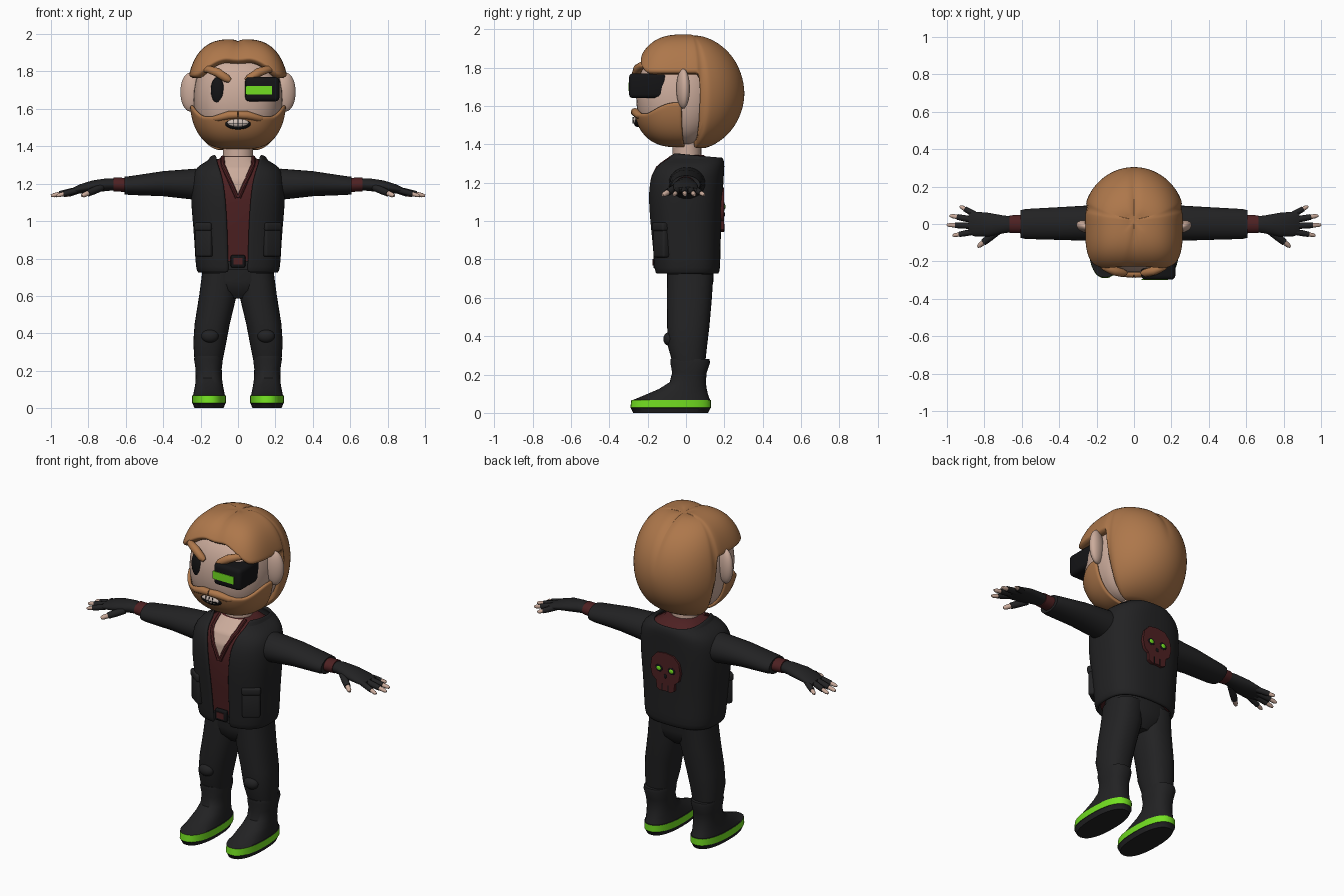
import bpy, bmesh, math
from mathutils import Vector, Matrix

if "Cube" in bpy.data.objects:
    bpy.data.objects.remove(bpy.data.objects["Cube"])

def material(name, rgb):
    m = bpy.data.materials.new(name)
    m.diffuse_color = (*rgb, 1)
    m.use_nodes = True
    m.node_tree.nodes["Principled BSDF"].inputs["Base Color"].default_value = m.diffuse_color
    return m

BLACK = material("black cloth", (0.016, 0.016, 0.017))
DARK = material("deep black", (0.007, 0.007, 0.008))
HAIR = material("ginger hair", (0.42, 0.185, 0.07))
SKIN = material("skin", (0.60, 0.41, 0.33))
RED = material("dark red", (0.075, 0.015, 0.016))
GREEN = material("neon green", (0.17, 0.74, 0.015))
TEETH = material("teeth", (0.62, 0.52, 0.47))

def finish(name, bm, *mats):
    bmesh.ops.remove_doubles(bm, verts=bm.verts, dist=1e-5)
    bmesh.ops.recalc_face_normals(bm, faces=bm.faces)
    me = bpy.data.meshes.new(name)
    bm.to_mesh(me)
    bm.free()
    for m in mats:
        me.materials.append(m)
    ob = bpy.data.objects.new(name, me)
    bpy.context.collection.objects.link(ob)
    return ob

def spow(v, e):
    return math.copysign(abs(v) ** e, v)

def skin_rows(bm, rows, closed=False):
    """Join rows of points with quads."""
    vs = [[bm.verts.new(p) for p in r] for r in rows]
    n = len(vs[0])
    faces = []
    for i in range(len(vs) - 1):
        for j in range(n if closed else n - 1):
            k = (j + 1) % n
            f = bm.faces.new((vs[i][j], vs[i][k], vs[i + 1][k], vs[i + 1][j]))
            faces.append((i, f))
    if closed:
        bm.faces.new(vs[0])
        bm.faces.new(vs[-1])
    return faces

def ring(r, a, e):
    """Point on a rounded section: r = (t, centre, half width, y front, y back)."""
    t, c, w, lo, hi = r
    return (c + w * spow(math.sin(a), e),
            (lo + hi) / 2 - (hi - lo) / 2 * spow(math.cos(a), e), t)

def loft(name, rings, mats, axis='z', side=1, e=0.85, n=28, rule=None):
    bm = bmesh.new()
    rows = []
    for r in rings:
        pts = [ring(r, 2 * math.pi * j / n, e) for j in range(n)]
        if axis == 'x':
            pts = [(z, y, x) for x, y, z in pts]
        rows.append([(x * side, y, z) for x, y, z in pts])
    for i, f in skin_rows(bm, rows, True):
        if rule:
            f.material_index = rule(i)
    return finish(name, bm, *mats)

def tube(name, pts, mat, side=1, n=12):
    """Tapered tube through (x, y, z, radius)."""
    bm = bmesh.new()
    P = [Vector((p[0] * side, p[1], p[2])) for p in pts]
    rows = []
    for i, p in enumerate(P):
        q = (P[min(i + 1, len(P) - 1)] - P[max(i - 1, 0)]).to_track_quat('Z', 'Y')
        rows.append([p + q @ Vector((math.cos(a), math.sin(a), 0)) * pts[i][3]
                     for a in (2 * math.pi * j / n for j in range(n))])
    skin_rows(bm, rows, True)
    return finish(name, bm, mat)

def ball(name, loc, scale, mat, yaw=0):
    bm = bmesh.new()
    bmesh.ops.create_uvsphere(bm, u_segments=24, v_segments=16, radius=1)
    bm.transform(Matrix.Translation(loc) @ Matrix.Rotation(yaw, 4, 'Z') @ Matrix.Diagonal((*scale, 1)))
    return finish(name, bm, mat)

def box(name, loc, size, mat, yaw=0, bevel=0.0):
    bm = bmesh.new()
    bmesh.ops.create_cube(bm, size=1)
    bm.transform(Matrix.Translation(loc) @ Matrix.Rotation(yaw, 4, 'Z') @ Matrix.Diagonal((*size, 1)))
    if bevel:
        bmesh.ops.bevel(bm, geom=bm.edges[:], offset=bevel, segments=3, affect='EDGES', profile=0.5)
    return finish(name, bm, mat)

def thicken(ob, t):
    s = ob.modifiers.new("thickness", 'SOLIDIFY')
    s.thickness, s.offset = t, 0
    ob.modifiers.new("smooth", 'SUBSURF').levels = 1
    ob.modifiers["smooth"].render_levels = 1

def sst(v):
    v = min(1, max(0, v))
    return v * v * (3 - 2 * v)

def shell(name, mat, c, rx, rf, rb, rz, span, top, bottom, e=0.6, ef=0.75, n=64, m=16, groove=0):
    """Part of a rounded ball; angle 0 is the back, top/bottom give z by angle in degrees."""
    bm = bmesh.new()
    rows = []
    ang = lambda z: math.acos(max(-1, min(1, (z - c[2]) / rz)))
    for i in range(m + 1):
        row = []
        for j in range(n + 1):
            d = span[0] + (span[1] - span[0]) * j / n
            a = math.radians(d)
            dd = 180 - abs(180 - d % 360)
            t0, t1 = ang(top(dd)), ang(bottom(dd))
            t = t0 + (t1 - t0) * i / m
            cs, s = math.cos(a), max(0, math.sin(t))
            q, p = (ef, e) if cs < 0 else (1, 1)
            x = c[0] + rx * s ** e * spow(math.sin(a), q)
            y = c[1] + (rf if cs < 0 else rb) * s ** p * spow(cs, q)
            z = c[2] + rz * math.cos(t) - groove * math.exp(-(x / 0.02) ** 2) * (t < 1.6)
            row.append((x, y, z))
        rows.append(row)
    skin_rows(bm, rows)
    return finish(name, bm, mat)

# Head, hair and beard
shell("head", SKIN, (0, 0, 1.65), 0.238, 0.26, 0.2, 0.252, (0, 360), lambda d: 9, lambda d: 0)
hair = shell("hair", HAIR, (0, 0.02, 1.67), 0.25, 0.275, 0.262, 0.28, (0, 360), lambda d: 9,
             lambda d: 1.395 + 0.37 * sst((d - 70) / 9) + 0.09 * sst((d - 125) / 55),
             ef=0.5, n=96, groove=0.012)
thicken(hair, 0.048)
beard = shell("beard", HAIR, (0, 0, 1.65), 0.249, 0.272, 0.2, 0.257, (92, 268),
              lambda d: 1.56 + 0.06 * sst((140 - d) / 45) + 0.015 * sst((d - 155) / 25), lambda d: 0)
thicken(beard, 0.02)
loft("neck", [(1.24, 0, .085, -.07, .08), (1.34, 0, .08, -.07, .08), (1.46, 0, .08, -.07, .08)], [SKIN], e=1)

# Face details
ball("eye", (-0.11, -0.238, 1.70), (0.036, 0.02, 0.07), DARK, -0.2)
box("eye_visor", (0.13, -0.2, 1.705), (0.183, 0.195, 0.13), DARK, 0, 0.022)
box("visor_screen", (0.111, -0.297, 1.70), (0.14, 0.007, 0.046), GREEN)
ball("mouth", (0, -0.252, 1.522), (0.07, 0.022, 0.032), DARK)
ball("teeth", (0, -0.257, 1.525), (0.06, 0.022, 0.025), TEETH)
box("teeth_gap", (0, -0.276, 1.521), (0.1, 0.008, 0.004), DARK)
for k in (-1, 0, 1):
    box("tooth_line", (0.022 * k, -0.276, 1.526), (0.003, 0.008, 0.034), DARK)
for s in (-1, 1):
    tube("eyebrow", [(.042, -.262, 1.75, .012), (.06, -.262, 1.762, .022), (.11, -.25, 1.795, .024),
                     (.16, -.228, 1.812, .02), (.19, -.205, 1.805, .008)], HAIR, s)
    tube("moustache", [(0, -.268, 1.568, .02), (.05, -.262, 1.566, .022), (.11, -.245, 1.55, .018),
                       (.16, -.215, 1.545, .006)], HAIR, s)
    ball("ear", (s * 0.255, -0.015, 1.69), (0.055, 0.033, 0.104), SKIN, s * 0.3)

# Shirt with skin showing in the neckline
SHIRT = [(.74, 0, .195, -.135, .15), (.95, 0, .212, -.158, .16), (1.1, 0, .225, -.175, .165),
         (1.22, 0, .222, -.17, .175), (1.28, 0, .19, -.145, .17), (1.32, 0, .12, -.1, .13),
         (1.345, 0, .085, -.07, .09)]
loft("shirt", SHIRT, [RED], e=0.75, n=48)

def chest(x, z, out):
    for a, b in zip(SHIRT, SHIRT[1:]):
        if a[0] <= z <= b[0]:
            k = (z - a[0]) / (b[0] - a[0])
            w, lo, hi = (a[i] + (b[i] - a[i]) * k for i in (2, 3, 4))
            f = max(0, 1 - min(1, abs(x) / w) ** (2 / 0.75)) ** 0.375
            return (x, (lo + hi) / 2 - (hi - lo) / 2 * f - out, z)

neck_w = lambda z: min(0.075, 0.44 * (z - 1.13))
bm = bmesh.new()
skin_rows(bm, [[chest(u / 6 * neck_w(z), z, 0.006) for u in range(-6, 7)]
               for z in (1.13 + 0.0107 * i for i in range(21))])
finish("neckline", bm, SKIN)
for s in (-1, 1):
    tube("neck_trim", [(*chest(neck_w(z) + 0.006, z, 0.004), 0.012)
                       for z in (1.125 + 0.0215 * i for i in range(11))], RED, s, 8)

# Open jacket; the sixth value is half the front gap
JACKET = [(.725, 0, .205, -.15, .16, .05), (.745, 0, .217, -.158, .17, .05), (.85, 0, .222, -.165, .17, .053),
          (.97, 0, .23, -.178, .175, .056), (1.1, 0, .243, -.19, .18, .064), (1.2, 0, .243, -.188, .186, .075),
          (1.265, 0, .232, -.168, .19, .092), (1.3, 0, .19, -.14, .192, .105),
          (1.318, 0, .15, -.12, .186, .112), (1.36, 0, .142, -.105, .18, .12)]
bm = bmesh.new()
rows = []
for r in JACKET:
    a0 = math.asin((r[5] / r[2]) ** (1 / 0.75))
    row = [ring(r[:5], a0 + (2 * math.pi - 2 * a0) * j / 48, 0.75) for j in range(49)]
    tilt = 0.11 if r[0] > 1.35 else 0
    rows.append([(x, y, z - tilt * (y + 0.1)) for x, y, z in row])
skin_rows(bm, rows)
thicken(finish("jacket", bm, BLACK), 0.018)
box("belt", (0, -0.137, 0.765), (0.16, 0.03, 0.045), BLACK)
box("buckle", (0, -0.158, 0.785), (0.078, 0.025, 0.066), DARK, 0, 0.008)
box("buckle_centre", (0, -0.17, 0.785), (0.046, 0.008, 0.036), RED)

# Skull patch on the back
half = [(0, 1.175), (.055, 1.167), (.09, 1.13), (.1, 1.07), (.088, 1.02), (.062, 1.0), (.058, .955), (.035, .942), (0, .946)]
bm = bmesh.new()
face = bm.faces.new([bm.verts.new((x, 0.165, z)) for x, z in half + [(-x, z) for x, z in half[-2:0:-1]]])
ext = bmesh.ops.extrude_face_region(bm, geom=[face])
bmesh.ops.translate(bm, vec=(0, 0.034, 0), verts=[v for v in ext["geom"] if isinstance(v, bmesh.types.BMVert)])
finish("skull_patch", bm, RED)
for s in (-1, 1):
    ball("skull_socket", (s * 0.042, 0.198, 1.075), (0.024, 0.005, 0.022), DARK)
    ball("skull_eye", (s * 0.042, 0.201, 1.075), (0.015, 0.005, 0.013), GREEN)
    box("skull_tooth_line", (s * 0.02, 0.198, 0.965), (0.005, 0.006, 0.04), DARK)
ball("skull_nose", (0, 0.198, 1.035), (0.009, 0.005, 0.013), DARK)

# Trousers
loft("hips", [(.585, 0, .05, -.05, .09), (.63, 0, .16, -.09, .13), (.68, 0, .192, -.1, .142),
              (.78, 0, .192, -.1, .145)], [BLACK])

for s in (-1, 1):
    loft("trouser_leg", [(.72, .1, .092, -.098, .142), (.6, .108, .1, -.1, .135), (.45, .138, .094, -.098, .122),
                         (.35, .151, .088, -.095, .11), (.26, .157, .076, -.07, .1)], [BLACK], side=s)
    ball("knee_pad", (s * 0.15, -0.088, 0.385), (0.046, 0.03, 0.035), BLACK)
    # Boots: black sole, green band, black upper
    loft("boot", [(0, .155, .078, -.275, .115), (.026, .155, .088, -.288, .128), (.027, .155, .09, -.29, .13),
                  (.067, .155, .09, -.285, .13), (.068, .155, .085, -.275, .125), (.095, .155, .08, -.21, .115),
                  (.125, .155, .074, -.14, .108), (.16, .156, .07, -.085, .103), (.21, .157, .07, -.072, .108),
                  (.262, .158, .077, -.082, .125), (.28, .158, .074, -.08, .122)], [BLACK, GREEN], side=s,
         n=36, rule=lambda i: 1 if i == 2 else 0)
    # Jacket pockets
    box("pocket", (s * 0.178, -0.128, 0.885), (0.1, 0.045, 0.15), BLACK, s * 0.6, 0.012)
    box("pocket_flap", (s * 0.18, -0.131, 0.97), (0.106, 0.05, 0.045), BLACK, s * 0.6, 0.012)
    # Arms and gloved hands
    loft("sleeve", [(.16, 1.19, .088, -.085, .1), (.23, 1.197, .083, -.09, .1), (.4, 1.2, .067, -.085, .09),
                    (.58, 1.19, .05, -.08, .08), (.608, 1.19, .047, -.073, .073)], [BLACK], 'x', s, 1)
    loft("cuff", [(.59, 1.193, .038, -.05, .05), (.665, 1.196, .037, -.048, .046)], [RED], 'x', s, 1)
    loft("glove", [(.65, 1.196, .03, -.043, .04), (.7, 1.195, .034, -.05, .046), (.78, 1.185, .032, -.068, .06),
                   (.85, 1.171, .024, -.066, .066), (.885, 1.163, .014, -.055, .06)], [BLACK], 'x', s, 1)
    for x0, y0, z0, x1, y1, r in ((.84, .045, 1.168, .93, .095, .016), (.85, .02, 1.168, .985, .045, .017),
                                  (.85, -.01, 1.168, 1.0, -.005, .017), (.85, -.04, 1.168, .97, -.062, .016),
                                  (.73, -.04, 1.18, .835, -.122, .02)):
        at = lambda k, q: (x0 + (x1 - x0) * k, y0 + (y1 - y0) * k, z0 + (1.135 - z0) * k, r * q)
        tube("glove_finger", [at(0, 1), at(.4, 1), at(.7, .9)], BLACK, s)
        tube("fingertip", [at(.6, .72), at(.9, .66), at(1, .35)], SKIN, s)

# Smooth shading with sharp edges kept
for ob in bpy.context.scene.objects:
    ob.select_set(True)
    bpy.context.view_layer.objects.active = ob
bpy.ops.object.shade_smooth_by_angle(angle=math.radians(40))
